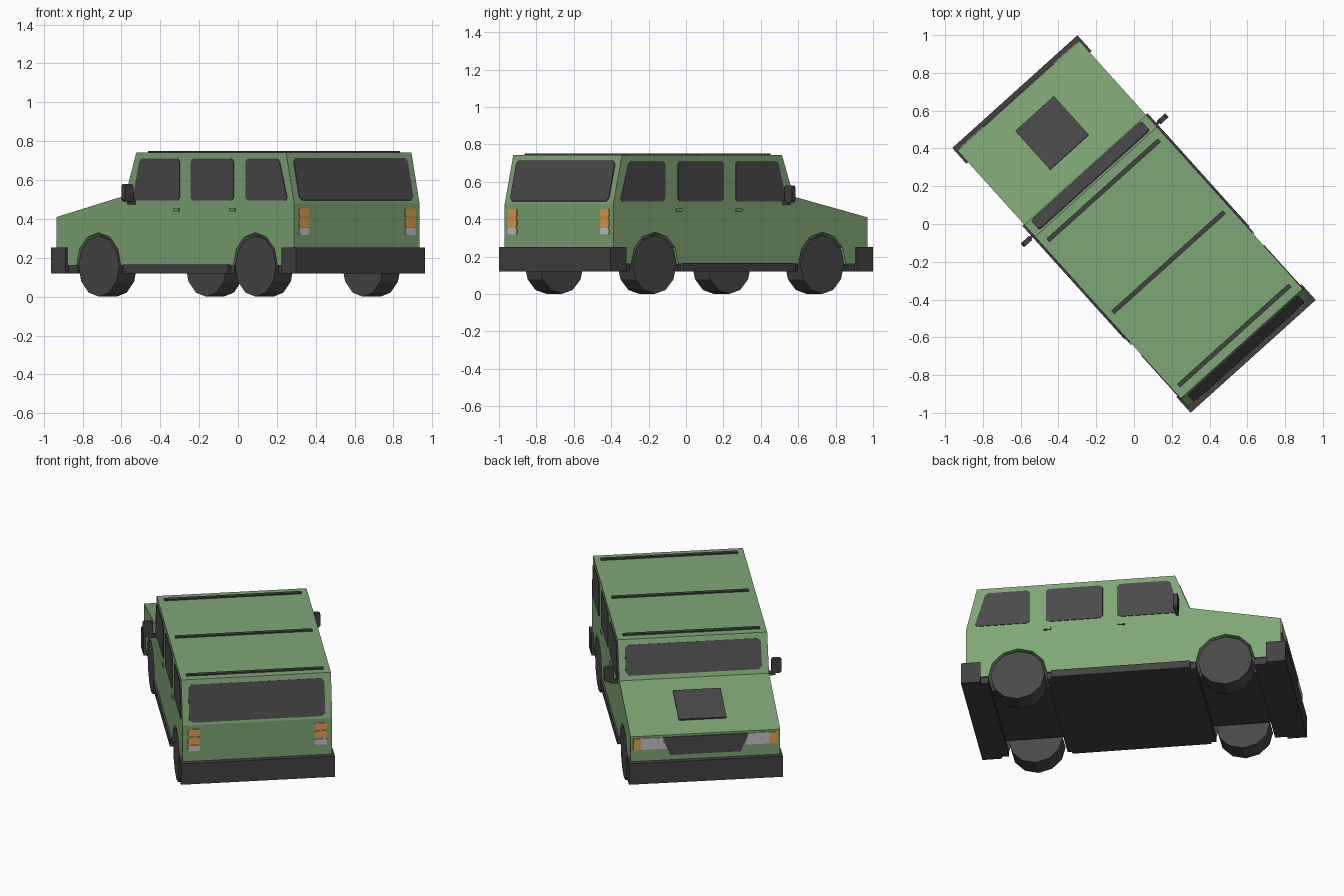
import bpy, bmesh, math
from mathutils import Matrix, Vector

cube = bpy.data.objects.get("Cube")
if cube:
    bpy.data.objects.remove(cube, do_unlink=True)

# The car is built with +y forward and +x to its right, then turned as a whole
TURN = Matrix.Rotation(math.radians(42), 4, 'Z')


def material(name, r, g, b):
    m = bpy.data.materials.new(name)
    m.use_nodes = True
    m.diffuse_color = (r, g, b, 1)
    m.node_tree.nodes["Principled BSDF"].inputs["Base Color"].default_value = (r, g, b, 1)
    return m


GREEN = material("sage green paint", 0.21, 0.38, 0.18)
GLASS = material("dark glass", 0.068, 0.068, 0.068)
TRIM = material("dark trim", 0.055, 0.055, 0.055)
TYRE = material("tyre grey", 0.065, 0.065, 0.065)
LAMP = material("lamp grey", 0.55, 0.55, 0.55)
AMBER = material("amber", 0.88, 0.38, 0.08)


def prism(name, points, push, mat):
    """Extrude a planar outline along a vector into a closed solid."""
    bm = bmesh.new()
    face = bm.faces.new([bm.verts.new(p) for p in points])
    new = bmesh.ops.extrude_face_region(bm, geom=[face], use_keep_orig=True)["geom"]
    bmesh.ops.translate(bm, vec=push, verts=[g for g in new if isinstance(g, bmesh.types.BMVert)])
    bmesh.ops.recalc_face_normals(bm, faces=bm.faces)
    bm.transform(TURN)
    mesh = bpy.data.meshes.new(name)
    bm.to_mesh(mesh)
    bm.free()
    mesh.materials.append(mat)
    obj = bpy.data.objects.new(name, mesh)
    bpy.context.collection.objects.link(obj)
    return obj


def box(name, x, y, z, mat):
    pts = [(x[0], y[0], z[0]), (x[1], y[0], z[0]), (x[1], y[1], z[0]), (x[0], y[1], z[0])]
    return prism(name, pts, (0, 0, z[1] - z[0]), mat)


def clipped(points, r):
    """Cut the corners off an outline."""
    pts = [Vector(p) for p in points]
    out = []
    for i, p in enumerate(pts):
        for q in (pts[i - 1], pts[(i + 1) % len(pts)]):
            out.append(p + (q - p).normalized() * r)
    return out


def arc(cy, cz, r, start, stop, step):
    return [(cy + r * math.cos(math.radians(a)), cz + r * math.sin(math.radians(a)))
            for a in range(start, stop, step)]


# Main dimensions
W, END, FLOOR, ROOF = 0.434, 0.914, 0.16, 0.742
AXLES = {"front": 0.59, "rear": -0.615}
ARCH = 0.17
COWL, NOSE = (0.385, 0.52), (END, 0.41)
BROW = (0.30, ROOF)
TAIL, BELT = (-0.852, ROOF), (-END, 0.48)


def on_line(a, b, z):
    """Length position at height z on a profile edge."""
    return a[0] + (b[0] - a[0]) * (z - a[1]) / (b[1] - a[1])


# Body shell: side profile with wheel arches
profile = [(-END, FLOOR), BELT, TAIL, BROW, COWL, NOSE, (END, FLOOR)]
for y in AXLES.values():
    profile += arc(y, FLOOR, ARCH, 0, 181, 30)
prism("body_shell", [(-W, y, z) for y, z in profile], (2 * W, 0, 0), GREEN)

# Underbody
box("underbody_core", (-0.29, 0.29), (-0.84, 0.84), (0.145, 0.34), TRIM)
for name, y in (("front", (AXLES["front"] + ARCH, 0.84)),
                ("middle", (AXLES["rear"] + ARCH, AXLES["front"] - ARCH)),
                ("rear", (-0.84, AXLES["rear"] - ARCH))):
    box(name + "_chassis", (-0.425, 0.425), y, (0.12, 0.165), TRIM)

# Bumpers
for name, y in (("front", (0.83, 0.943)), ("rear", (-0.943, -0.83))):
    box(name + "_bumper", (-0.446, 0.446), y, (0.12, 0.252), TRIM)

# Windscreen and rear window
for name, a, b, lo, hi, sign in (("windscreen", BROW, COWL, 0.545, 0.712, 1),
                                 ("rear_window", TAIL, BELT, 0.495, 0.712, -1)):
    ylo, yhi = on_line(a, b, lo), on_line(a, b, hi)
    pts = [(-0.394, ylo, lo), (0.394, ylo, lo), (0.394, yhi, hi), (-0.394, yhi, hi)]
    prism(name, clipped(pts, 0.018), (0, sign * 0.005, 0.002), GLASS)

# Parts found on both sides
SIDE_WINDOWS = {"front": (0.327, 0.27, -0.036, -0.036),
                "middle": (-0.12, -0.12, -0.451, -0.451),
                "rear": (-0.543, -0.543, -0.80, -0.866)}
for side, s in (("right", 1), ("left", -1)):
    for name, (a, b, c, d) in SIDE_WINDOWS.items():
        pts = [(s * W, a, 0.495), (s * W, b, 0.71), (s * W, c, 0.71), (s * W, d, 0.495)]
        prism(f"{name}_{side}_window", clipped(pts, 0.015), (s * 0.004, 0, 0), GLASS)

    for name, y in AXLES.items():
        pts = [(s * 0.31, *p) for p in arc(y, 0.157, 0.157, 0, 360, 30)]
        prism(f"{name}_{side}_wheel", pts, (s * 0.122, 0, 0), TYRE)

    for name, y in (("front", -0.012), ("rear", -0.443)):
        box(f"{name}_{side}_door_handle", sorted((s * W, s * 0.441)),
            (y - 0.021, y + 0.021), (0.443, 0.457), GREEN)
        box(f"{name}_{side}_handle_recess", sorted((s * W, s * 0.437)),
            (y - 0.021, y + 0.021), (0.439, 0.443), TRIM)

    box(side + "_side_step", sorted((s * 0.41, s * 0.446)), (-0.42, 0.388), (0.12, 0.165), TRIM)

    # Door mirror on a short arm
    box(side + "_mirror_arm", sorted((s * 0.43, s * 0.48)), (0.305, 0.32), (0.475, 0.50), TRIM)
    pts = [(s * 0.457, 0.298, 0.49), (s * 0.515, 0.298, 0.49),
           (s * 0.515, 0.298, 0.58), (s * 0.457, 0.298, 0.58)]
    prism(side + "_mirror", clipped(pts, 0.01), (0, 0.027, 0), TRIM)

    # Headlamp and turn signal, inner edge following the grille
    pts = [(s * 0.37, END, 0.397), (s * 0.25, END, 0.397),
           (s * 0.225, END, 0.325), (s * 0.37, END, 0.325)]
    prism(side + "_headlamp", pts, (0, 0.005, 0), LAMP)
    box(side + "_turn_signal", sorted((s * 0.37, s * 0.418)), (END, END + 0.005),
        (0.325, 0.397), AMBER)

    # Tail lamp stack
    for name, lo, hi, mat in (("upper", 0.412, 0.455, AMBER), ("middle", 0.358, 0.406, AMBER),
                              ("lower", 0.318, 0.354, LAMP)):
        pts = [(s * 0.332, -END, lo), (s * 0.404, -END, lo),
               (s * 0.404, -END, hi), (s * 0.332, -END, hi)]
        prism(f"{name}_{side}_tail_lamp", clipped(pts, 0.008), (0, -0.005, 0), mat)

# Grille
pts = [(-0.247, END, 0.397), (0.247, END, 0.397), (0.205, END, 0.285), (-0.205, END, 0.285)]
prism("grille", pts, (0, 0.006, 0), GLASS)


# Bonnet vent lying on the sloping bonnet
def bonnet(y):
    return COWL[1] + (NOSE[1] - COWL[1]) * (y - COWL[0]) / (NOSE[0] - COWL[0])


pts = [(x, y, bonnet(y)) for x, y in ((-0.138, 0.51), (0.138, 0.51), (0.138, 0.785), (-0.138, 0.785))]
prism("bonnet_vent", pts, (0, 0.002, 0.009), GLASS)

# Roof bars
for name, y in (("front", 0.24), ("middle", -0.273), ("rear", -0.794)):
    box(name + "_roof_bar", (-0.397, 0.397), (y - 0.012, y + 0.012), (ROOF - 0.005, 0.75), TRIM)
